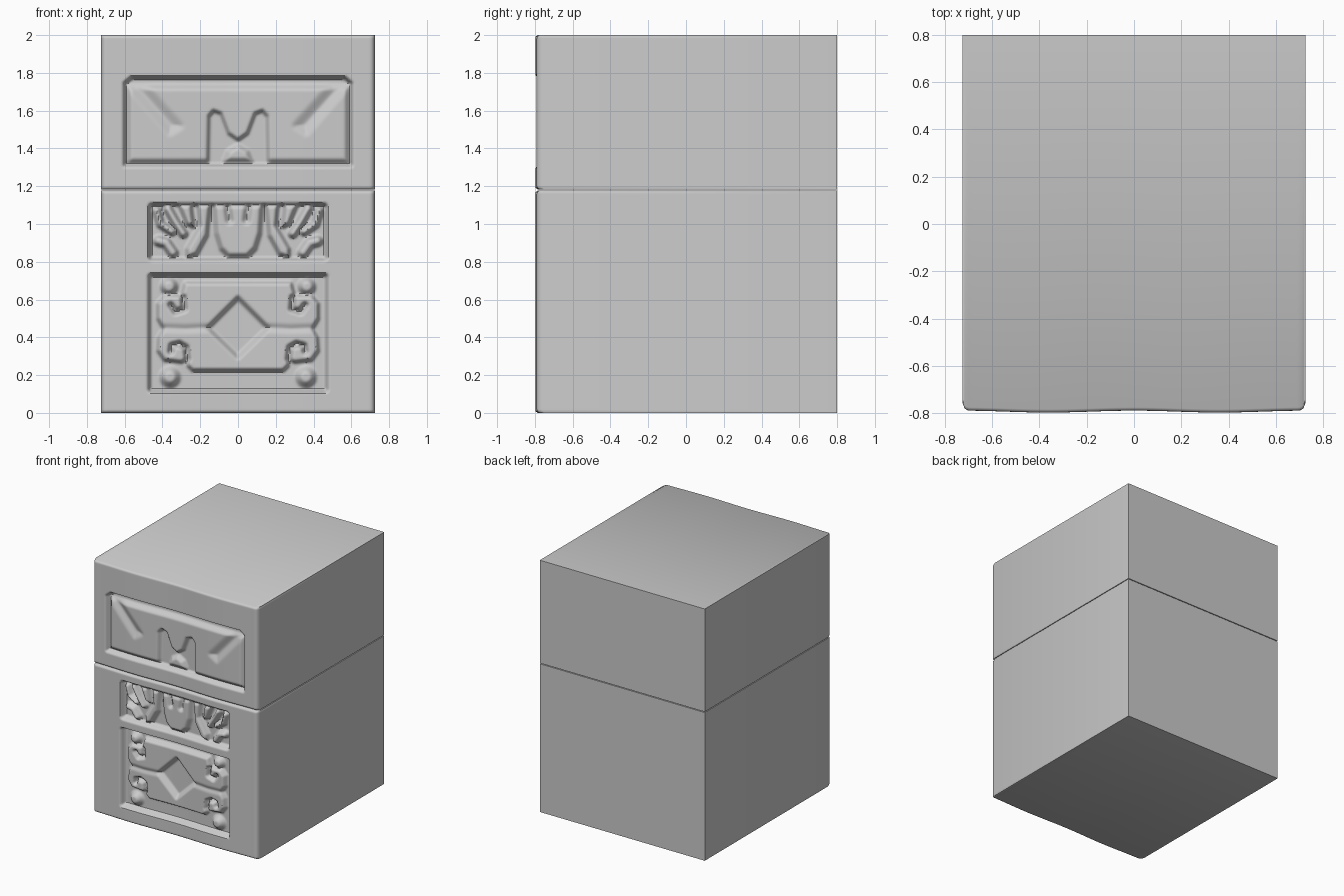
import bpy, bmesh, math

if "Cube" in bpy.data.objects:
    bpy.data.objects.remove(bpy.data.objects["Cube"])

FRONT, BACK, HALF_W = -0.79, 0.80, 0.725
STEP = 0.0085


def sdf(shape, x, z):
    """Signed distance to a polygon (closed) or a rounded stroke (open)."""
    pts, radius, closed = shape["pts"], shape["r"], shape["closed"]
    best, inside = 1e9, False
    n = len(pts)
    for i in range(n if closed else max(n - 1, 1)):
        ax, az = pts[i]
        bx, bz = pts[(i + 1) % n]
        dx, dz = bx - ax, bz - az
        length = dx * dx + dz * dz
        t = max(0, min(1, ((x - ax) * dx + (z - az) * dz) / length)) if length else 0
        best = min(best, (x - ax - t * dx) ** 2 + (z - az - t * dz) ** 2)
        if closed and (az > z) != (bz > z) and x < ax + (z - az) * dx / dz:
            inside = not inside
    d = math.sqrt(best)
    return (-d if inside else d) - radius


def shape(pts, r=0.0, closed=True, soft=0.014, amount=1.0):
    xs, zs = [p[0] for p in pts], [p[1] for p in pts]
    m = r + soft
    return dict(pts=pts, r=r, closed=closed, soft=soft, amount=amount,
                box=(min(xs) - m, max(xs) + m, min(zs) - m, max(zs) + m))


def stroke(pts, r, **kw):
    return shape(pts, r, False, **kw)


def rect(x, z0, z1, **kw):
    return shape([(-x, z0), (x, z0), (x, z1), (-x, z1)], **kw)


def mask(s, x, z):
    x0, x1, z0, z1 = s["box"]
    if not (x0 <= x <= x1 and z0 <= z <= z1):
        return 0.0
    t = max(0, min(1, 0.5 - sdf(s, x, z) / (2 * s["soft"])))
    return s["amount"] * t * t * (3 - 2 * t)


# Each panel is a sunken frame, raised ornament and cuts in it, mirrored in x
mask_panel = dict(
    frame=shape([(-.60, 1.31), (.60, 1.31), (.60, 1.745), (.565, 1.775),
                 (-.565, 1.775), (-.60, 1.745)]),
    depth=0.05, height=0.036,
    raised=[rect(.575, 1.335, 1.72, r=0.006, soft=0.022)],
    cuts=[shape([(-.1, 1.28), (.16, 1.28), (.155, 1.57), (.13, 1.60), (.09, 1.585),
                 (.05, 1.48), (0, 1.445), (-.1, 1.445)]),
          shape([(.57, 1.73), (.50, 1.73), (.31, 1.52), (.36, 1.49)],
                soft=0.035, amount=0.65)],
    extra=[shape([(-.07, 1.335), (.07, 1.335), (.05, 1.385), (0, 1.415),
                  (-.05, 1.385)], soft=0.02, amount=0.9),
           stroke([(.31, 1.50), (.35, 1.55)], .015, soft=0.03, amount=0.5)])

petal_panel = dict(
    frame=rect(.455, .825, 1.09, r=0.013),
    depth=0.05, height=0.044,
    raised=[shape([(-.1, .83), (.05, .83), (.09, .87), (.115, .95), (.125, 1.10),
                   (-.1, 1.10)], soft=0.02),
            shape([(.15, 1.10), (.21, 1.10), (.20, .99), (.27, .87), (.27, .825),
                   (.22, .84), (.165, .94)], soft=0.016),
            shape([(.25, 1.10), (.31, 1.10), (.27, 1.0), (.235, .985)], soft=0.016),
            stroke([(.37, 1.08), (.33, 1.01), (.29, .95)], .018),
            stroke([(.43, 1.07), (.41, 1.0), (.35, .96)], .016),
            stroke([(.42, .91), (.38, .90), (.345, .85)], .022)],
    cuts=[stroke([(.055, 1.09), (.045, 1.02)], .012, soft=0.02, amount=0.7)],
    extra=[])

scroll_panel = dict(
    frame=rect(.46, .125, .72, r=0.01),
    depth=0.052, height=0.04,
    raised=[shape([(-.1, .225), (.24, .225), (.265, .25), (.265, .285), (.30, .27),
                   (.39, .28), (.425, .33), (.42, .40), (.395, .445), (.425, .50),
                   (.425, .58), (.39, .62), (.30, .62), (.28, .69), (-.1, .69)])],
    cuts=[shape([(-.16, .45), (0, .61), (.16, .45), (0, .295)], soft=0.018),
          stroke([(.268, .285), (.275, .345), (.31, .365), (.35, .355), (.355, .325)],
                 .011),
          stroke([(.29, .61), (.285, .55), (.33, .535), (.355, .57)], .011),
          stroke([(.17, .45), (.28, .445), (.42, .45)], .008, soft=0.025, amount=.4)],
    extra=[stroke([(.36, .19)], .042, soft=0.024, amount=1.1),
           stroke([(.365, .67)], .036, soft=0.02, amount=1.1)])


def relief(panel, x, z):
    x = abs(x)
    f = mask(panel["frame"], x, z)
    if f == 0:
        return 0.0
    h = max((mask(s, x, z) for s in panel["raised"]), default=0)
    for c in panel["cuts"]:
        h *= 1 - mask(c, x, z)
    h = max([h] + [mask(s, x, z) for s in panel["extra"]])
    return f * (panel["depth"] - panel["height"] * h)


def rounded(e, r):
    return r - math.sqrt(max(0, r * r - (r - e) ** 2)) if e < r else 0.0


def carved_block(name, z0, z1, panels):
    """Block whose dense front is pressed in by the panels, with softened edges."""
    bm = bmesh.new()
    nx, nz = round(2 * HALF_W / STEP), round((z1 - z0) / STEP)
    rows = []
    for j in range(nz + 1):
        z = z0 + (z1 - z0) * j / nz
        row = []
        for i in range(nx + 1):
            x = -HALF_W + 2 * HALF_W * i / nx
            y = FRONT - 0.008 * math.sin(math.pi * x / HALF_W) ** 2
            y += rounded(HALF_W - abs(x), 0.03) + rounded(min(z - z0, z1 - z), 0.014)
            y += sum(relief(p, x, z) for p in panels)
            row.append(bm.verts.new((x, y, z)))
        rows.append(row)
    for j in range(nz):
        for i in range(nx):
            bm.faces.new((rows[j][i], rows[j][i + 1], rows[j + 1][i + 1], rows[j + 1][i]))
    # Pull the front outline straight back and close the rear
    border = [e for e in bm.edges if e.is_boundary]
    new = bmesh.ops.extrude_edge_only(bm, edges=border)["geom"]
    for v in new:
        if isinstance(v, bmesh.types.BMVert):
            v.co.y = BACK
    bmesh.ops.contextual_create(bm, geom=[e for e in new if isinstance(e, bmesh.types.BMEdge)
                                          and e.is_boundary])
    bmesh.ops.recalc_face_normals(bm, faces=bm.faces)
    mesh = bpy.data.meshes.new(name)
    bm.to_mesh(mesh)
    bm.free()
    obj = bpy.data.objects.new(name, mesh)
    bpy.context.collection.objects.link(obj)
    bpy.ops.object.select_all(action='DESELECT')
    obj.select_set(True)
    bpy.context.view_layer.objects.active = obj
    bpy.ops.object.shade_smooth_by_angle(angle=math.radians(50))


# Two stacked stones with a thin seam between them
carved_block("lower_block", 0.0, 1.177, [petal_panel, scroll_panel])
carved_block("upper_block", 1.183, 2.0, [mask_panel])
